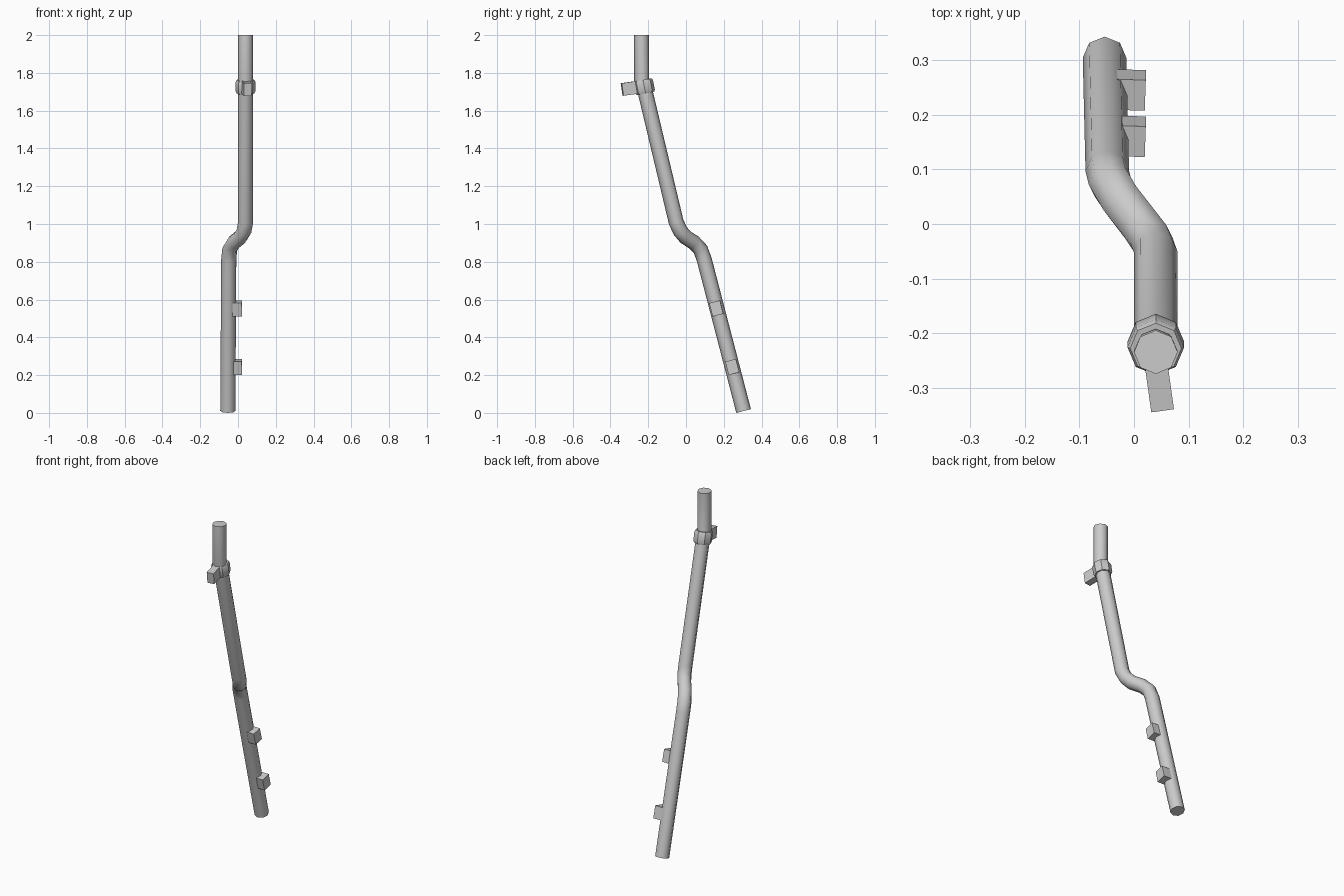
import bpy, bmesh, math
from mathutils import Vector, Matrix

if "Cube" in bpy.data.objects:
    bpy.data.objects.remove(bpy.data.objects["Cube"])

SIDES = 8


def finish(name, bm, smooth_angle=None):
    bmesh.ops.recalc_face_normals(bm, faces=bm.faces)
    mesh = bpy.data.meshes.new(name)
    bm.to_mesh(mesh)
    bm.free()
    ob = bpy.data.objects.new(name, mesh)
    bpy.context.collection.objects.link(ob)
    if smooth_angle:
        bpy.ops.object.select_all(action='DESELECT')
        ob.select_set(True)
        bpy.context.view_layer.objects.active = ob
        bpy.ops.object.shade_smooth_by_angle(angle=math.radians(smooth_angle))
    return ob


def ring(bm, centre, tangent, radius):
    t = tangent.normalized()
    u = Vector((1, 0, 0))
    u = (u - t * u.dot(t)).normalized()
    v = t.cross(u)
    return [bm.verts.new(centre + radius * (u * math.cos(a) + v * math.sin(a)))
            for a in (2 * math.pi * i / SIDES for i in range(SIDES))]


def bridge(bm, a, b):
    for i in range(SIDES):
        j = (i + 1) % SIDES
        bm.faces.new((a[i], a[j], b[j], b[i]))


def tube(name, points, radius):
    pts = [Vector(p) for p in points]
    bm = bmesh.new()
    rings = []
    for i, p in enumerate(pts):
        before = (p - pts[i - 1]).normalized() if i else Vector()
        after = (pts[i + 1] - p).normalized() if i < len(pts) - 1 else Vector()
        rings.append(ring(bm, p, before + after, radius))
    for a, b in zip(rings, rings[1:]):
        bridge(bm, a, b)
    bm.faces.new(rings[0])
    bm.faces.new(rings[-1])
    return finish(name, bm, 50)


def box(name, centre, size, tilt, yaw=0):
    bm = bmesh.new()
    m = (Matrix.Translation(centre) @ Matrix.Rotation(math.radians(yaw), 4, 'Z')
         @ Matrix.Rotation(math.radians(tilt), 4, 'X') @ Matrix.Diagonal((*size, 1)))
    bmesh.ops.create_cube(bm, size=1, matrix=m)
    return finish(name, bm)


# Bent drain pipe with an offset elbow and an upright top
tube("pipe", [(-0.054, 0.305, 0.0101), (-0.049, 0.097, 0.81), (-0.044, 0.077, 0.865),
              (-0.022, 0.042, 0.902), (0.012, -0.002, 0.93), (0.032, -0.03, 0.963),
              (0.04, -0.052, 1.01), (0.04, -0.216, 1.70), (0.04, -0.235, 1.765),
              (0.04, -0.235, 2.0)], 0.04)

# Collar around the top joint, with chamfered rims
axis = Vector((0, -0.2, 1)).normalized()
centre = Vector((0.04, -0.221, 1.727))
bm = bmesh.new()
rings = [ring(bm, centre + axis * h, axis, r) for h, r in
         ((-0.036, 0.036), (-0.036, 0.047), (-0.026, 0.052),
          (0.026, 0.052), (0.036, 0.047), (0.036, 0.036))]
for a, b in zip(rings, rings[1:] + rings[:1]):
    bridge(bm, a, b)
finish("collar", bm, 40)

# Wall brackets
box("collar_bracket", (0.045, -0.289, 1.719), (0.042, 0.1, 0.067), 8, 8)
for i, (y, z) in enumerate(((0.161, 0.553), (0.246, 0.243))):
    box(f"pipe_bracket_{i + 1}", (-0.011, y, z), (0.064, 0.058, 0.073), 14.5, -2)
